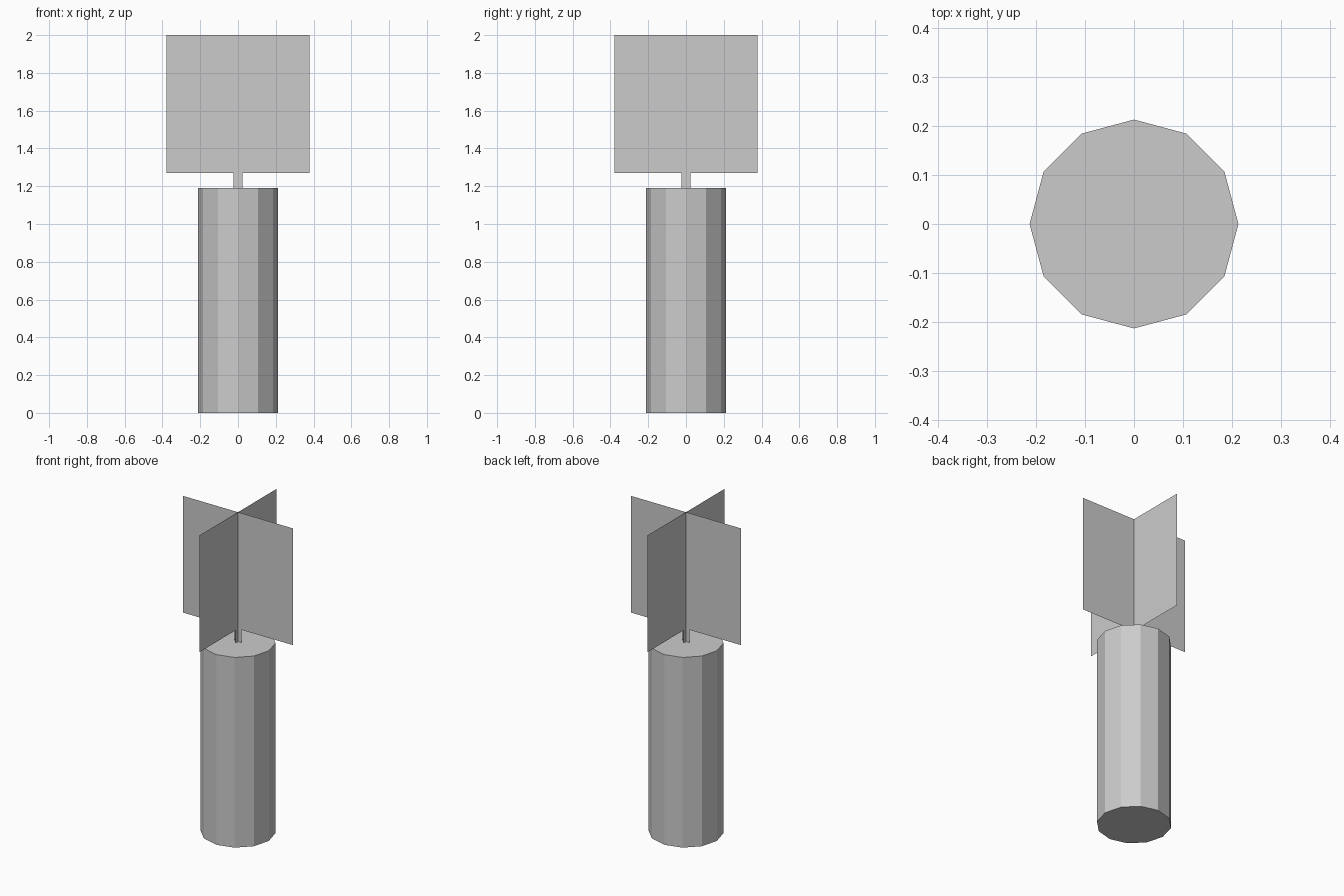
import bpy
import math

if "Cube" in bpy.data.objects:
    bpy.data.objects.remove(bpy.data.objects["Cube"])

BODY_RADIUS = 0.213
BODY_TOP = 1.19
PANEL_BOTTOM = 1.27
TOP = 2.0
HALF_PANEL = 0.379
HALF_STEM = 0.024

# Twelve-sided solid body, with a corner on each axis
bpy.ops.mesh.primitive_cylinder_add(vertices=12, radius=BODY_RADIUS, depth=BODY_TOP,
                                    location=(0, 0, BODY_TOP / 2))
bpy.context.object.name = "candle_body"


# Flat card: square panel on a narrow stem, split along the centre line
def flame_card(name, angle):
    half = [(0, BODY_TOP), (HALF_STEM, BODY_TOP), (HALF_STEM, PANEL_BOTTOM),
            (HALF_PANEL, PANEL_BOTTOM), (HALF_PANEL, TOP), (0, TOP), (0, PANEL_BOTTOM)]
    verts = [(s * x, 0, z) for s in (1, -1) for x, z in half]
    faces = []
    for o in (0, 7):
        stem = [o, o + 1, o + 2, o + 6]
        panel = [o + 6, o + 2, o + 3, o + 4, o + 5]
        faces += [f if o == 0 else f[::-1] for f in (stem, panel)]
    mesh = bpy.data.meshes.new(name)
    mesh.from_pydata(verts, [], faces)
    mesh.update()
    card = bpy.data.objects.new(name, mesh)
    card.rotation_euler.z = angle
    bpy.context.collection.objects.link(card)


# Two cards crossed at right angles
flame_card("flame_card_wide", 0)
flame_card("flame_card_deep", math.pi / 2)
